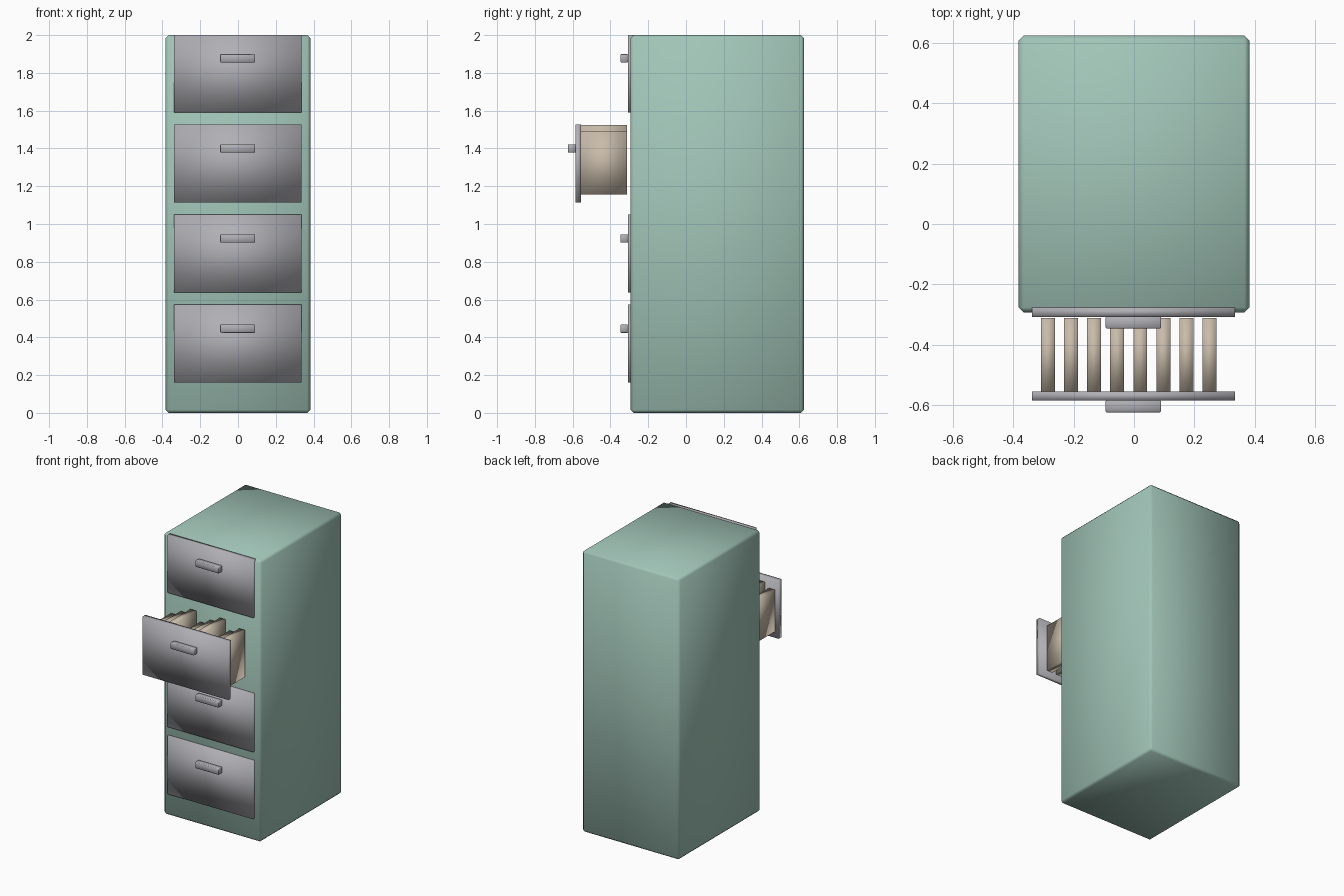
import bpy
import bmesh
from mathutils import Vector

if "Cube" in bpy.data.objects:
    bpy.data.objects.remove(bpy.data.objects["Cube"], do_unlink=True)


def make_material(name, rgb):
    mat = bpy.data.materials.new(name)
    mat.use_nodes = True
    colour = (*rgb, 1.0)
    mat.diffuse_color = colour
    mat.node_tree.nodes["Principled BSDF"].inputs["Base Color"].default_value = colour
    return mat


green = make_material("sage green", (0.36, 0.56, 0.48))
grey = make_material("drawer grey", (0.43, 0.43, 0.46))
beige = make_material("folder beige", (0.58, 0.50, 0.40))


def box(name, low, high, mat, bevel=0.0):
    """Soft-shaded box between two corners, with optional chamfered edges."""
    low, high = Vector(low), Vector(high)
    size, centre = high - low, (low + high) / 2
    bm = bmesh.new()
    bmesh.ops.create_cube(bm, size=1)
    bmesh.ops.scale(bm, vec=size, verts=bm.verts)
    if bevel:
        bmesh.ops.bevel(bm, geom=bm.edges[:], offset=bevel, segments=1, affect='EDGES')
    for face in bm.faces:
        face.smooth = True
    mesh = bpy.data.meshes.new(name)
    bm.to_mesh(mesh)
    bm.free()
    mesh.materials.append(mat)
    obj = bpy.data.objects.new(name, mesh)
    obj.location = centre
    bpy.context.collection.objects.link(obj)
    return obj


# Cabinet body
box("cabinet_body", (-0.383, -0.293, 0), (0.383, 0.625, 2), green, 0.016)

# Drawer fronts with handles; the third from the bottom is pulled out
BOTTOM, PITCH, HEIGHT = 0.16, 0.477, 0.414
OPEN_DRAWER, PULL = 2, 0.278
for i in range(4):
    z = BOTTOM + i * PITCH
    y = -0.308 - (PULL if i == OPEN_DRAWER else 0)
    box(f"drawer_front_{i + 1}", (-0.339, y, z), (0.335, y + 0.03, min(z + HEIGHT, 2.0)), grey)
    grip = z + 0.286
    box(f"drawer_handle_{i + 1}", (-0.094, y - 0.039, grip - 0.022),
        (0.09, y + 0.001, grip + 0.022), grey, 0.003)

# Folders in the open drawer, in three repeating heights
for i in range(8):
    x = -0.286 + i * 0.0767
    top = 1.455 + 0.035 * (i % 3)
    box(f"folder_{i + 1}", (x - 0.023, -0.557, 1.157), (x + 0.023, -0.312, top), beige)
